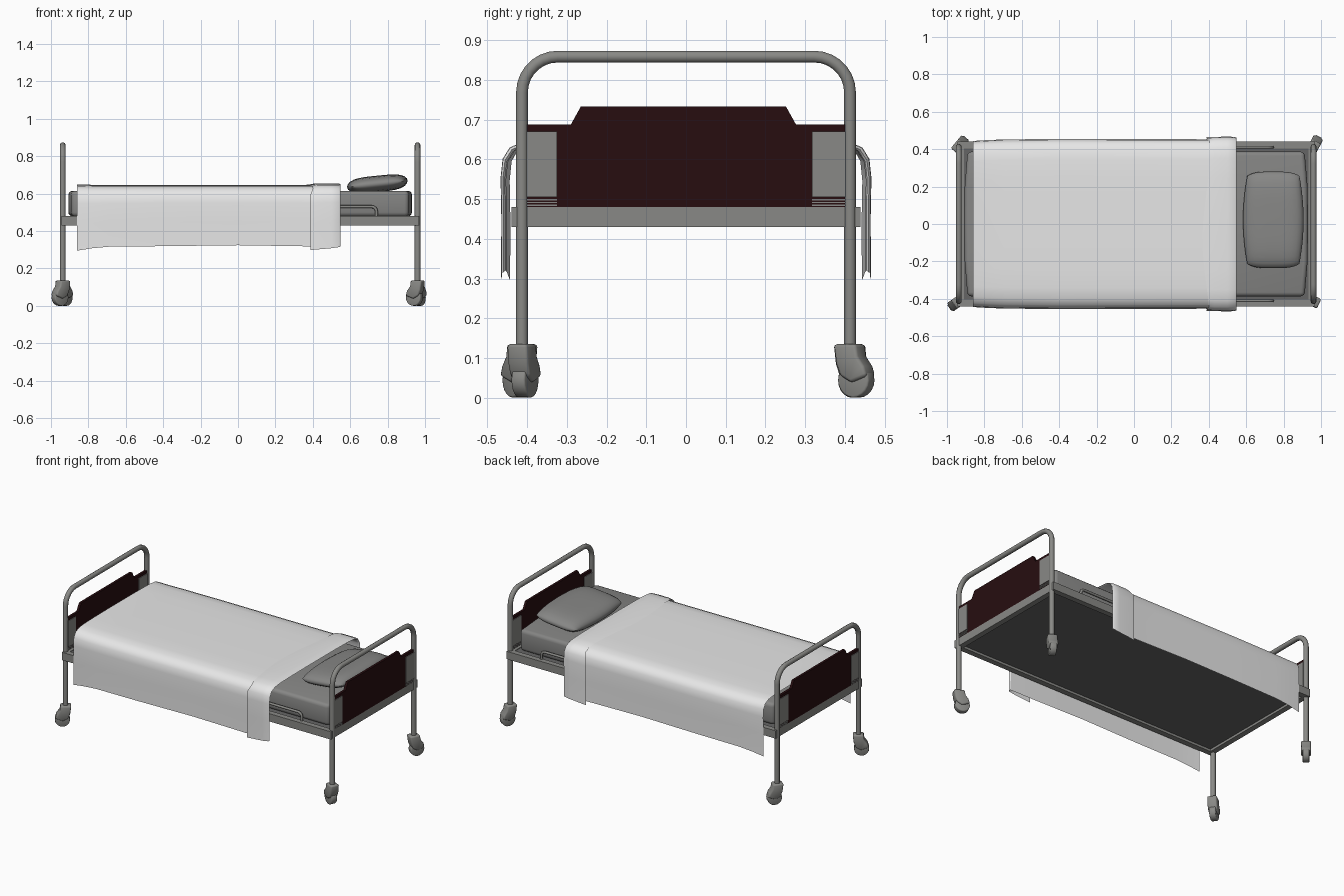
import bpy, bmesh, math
from mathutils import Vector

if "Cube" in bpy.data.objects:
    bpy.data.objects.remove(bpy.data.objects["Cube"])


def material(name, rgb):
    m = bpy.data.materials.new(name)
    m.diffuse_color = (*rgb, 1)
    m.use_nodes = True
    m.node_tree.nodes["Principled BSDF"].inputs["Base Color"].default_value = m.diffuse_color
    return m


STEEL = material("grey steel", (0.25, 0.25, 0.237))
BEDDING = material("grey bedding", (0.24, 0.24, 0.235))
DECK = material("dark deck", (0.13, 0.13, 0.13))
WOOD = material("dark red wood", (0.02, 0.004, 0.005))
SHEET = material("white blanket", (0.8, 0.8, 0.8))


def finish(name, bm, mat, smooth=35, recalc=True):
    if recalc:
        bmesh.ops.recalc_face_normals(bm, faces=bm.faces)
    me = bpy.data.meshes.new(name)
    bm.to_mesh(me)
    bm.free()
    me.materials.append(mat)
    ob = bpy.data.objects.new(name, me)
    bpy.context.collection.objects.link(ob)
    if smooth:
        bpy.ops.object.select_all(action='DESELECT')
        ob.select_set(True)
        bpy.context.view_layer.objects.active = ob
        bpy.ops.object.shade_smooth_by_angle(angle=math.radians(smooth))
    return ob


def prism(name, base, sweep, mat):
    """Extrude a flat outline along a vector."""
    bm = bmesh.new()
    f = bm.faces.new([bm.verts.new(p) for p in base])
    r = bmesh.ops.extrude_face_region(bm, geom=[f])
    vs = [g for g in r["geom"] if isinstance(g, bmesh.types.BMVert)]
    bmesh.ops.translate(bm, verts=vs, vec=sweep)
    return finish(name, bm, mat, 0)


def box(name, x0, x1, y0, y1, z0, z1, mat):
    return prism(name, [(x0, y0, z0), (x1, y0, z0), (x1, y1, z0), (x0, y1, z0)],
                 (0, 0, z1 - z0), mat)


def bevel(ob, width, seg):
    m = ob.modifiers.new("bevel", 'BEVEL')
    m.width, m.segments = width, seg
    for p in ob.data.polygons:
        p.use_smooth = True


def tube(name, pts, r, mat):
    cu = bpy.data.curves.new(name, 'CURVE')
    cu.dimensions = '3D'
    cu.bevel_depth, cu.bevel_resolution, cu.use_fill_caps = r, 3, True
    sp = cu.splines.new('POLY')
    sp.points.add(len(pts) - 1)
    for p, co in zip(sp.points, pts):
        p.co = (*co, 1)
    cu.materials.append(mat)
    ob = bpy.data.objects.new(name, cu)
    bpy.context.collection.objects.link(ob)
    bpy.ops.object.select_all(action='DESELECT')
    ob.select_set(True)
    bpy.context.view_layer.objects.active = ob
    bpy.ops.object.convert(target='MESH')
    bpy.ops.object.shade_smooth_by_angle(angle=math.radians(40))


def arc(ca, cb, r, a0, a1, n=7):
    return [(ca + r * math.cos(math.radians(a0 + (a1 - a0) * i / n)),
             cb + r * math.sin(math.radians(a0 + (a1 - a0) * i / n))) for i in range(n + 1)]


# Bed ends: bent tube arch, wooden panel, side plates, small slats
arch = ([(-0.413, 0.11)] + arc(-0.323, 0.769, 0.09, 180, 90)
        + arc(0.323, 0.769, 0.09, 90, 0) + [(0.413, 0.11)])
panel = [(-0.402, 0.48), (0.402, 0.48), (0.402, 0.688), (0.277, 0.688), (0.252, 0.733),
         (-0.265, 0.733), (-0.29, 0.688), (-0.402, 0.688)]
for tag, X in (("head", 0.96), ("foot", -0.937)):
    tube(tag + "_arch", [(X, y, z) for y, z in arch], 0.0155, STEEL)
    prism(tag + "_panel", [(X - 0.008, y, z) for y, z in panel], (0.016, 0, 0), WOOD)
    for y0, y1 in ((-0.402, -0.325), (0.317, 0.402)):
        box(tag + "_plate", X - 0.012, X + 0.012, y0, y1, 0.505, 0.67, STEEL)
        for k in range(3):
            z = 0.483 + 0.007 * k
            box(tag + "_slat", X - 0.011, X + 0.011, y0, y1, z, z + 0.0035, STEEL)

# Frame rails and deck
for s in (-1, 1):
    box("side_rail", -0.945, 0.968, min(s * 0.44, s * 0.405), max(s * 0.44, s * 0.405),
        0.43, 0.48, STEEL)
for x0 in (-0.945, 0.933):
    box("end_rail", x0, x0 + 0.035, -0.405, 0.405, 0.43, 0.48, STEEL)
box("deck", -0.91, 0.933, -0.405, 0.405, 0.445, 0.476, DECK)

# Mattress retaining bars
bar = ([(0.30, 0.47)] + arc(0.325, 0.505, 0.025, 180, 90, 4)
       + arc(0.715, 0.505, 0.025, 90, 0, 4) + [(0.74, 0.47)])
for s in (-1, 1):
    tube("side_bar", [(x, s * 0.41, z) for x, z in bar], 0.008, STEEL)

# Mattress with slightly bowed ends
outline = [(-0.89, -0.387), (0.912, -0.387), (0.928, -0.2), (0.93, 0), (0.928, 0.2),
           (0.912, 0.387), (-0.89, 0.387), (-0.905, 0.2), (-0.907, 0), (-0.905, -0.2)]
mattress = prism("mattress", [(x, y, 0.478) for x, y in outline], (0, 0, 0.137), BEDDING)
bevel(mattress, 0.022, 3)

# Pillow: two domed sides joined at the seam
bm = bmesh.new()
N = 14
tilt = 0.10
for side in (-1, 1):
    g = []
    for i in range(N + 1):
        u = math.sin(math.pi / 2 * (2 * i / N - 1))
        row = []
        for j in range(N + 1):
            v = math.sin(math.pi / 2 * (2 * j / N - 1))
            h = 0.044 * (max(0, 1 - u ** 4) * max(0, 1 - v ** 4)) ** 0.5
            dx = 0.162 * u * (1 - 0.14 * v * v)
            dy = 0.258 * v * (1 - 0.09 * u ** 4)
            row.append(bm.verts.new((0.745 + dx, 0.022 + dy,
                                     0.652 + tilt * dx + side * h)))
        g.append(row)
    for i in range(N):
        for j in range(N):
            bm.faces.new((g[i][j], g[i + 1][j], g[i + 1][j + 1], g[i][j + 1]))
bmesh.ops.remove_doubles(bm, verts=bm.verts, dist=0.0005)
finish("pillow", bm, BEDDING, 60)

# Blanket and turned-over fold: draped cross-section lofted along x
HALF = [(0.0, 0.647), (0.12, 0.647), (0.24, 0.646), (0.34, 0.644), (0.395, 0.638),
        (0.43, 0.622), (0.447, 0.595), (0.452, 0.55), (0.45, 0.45), (0.451, 0.32)]
SECTION = [(-y, z) for y, z in HALF[:0:-1]] + HALF


def drape(name, rows):
    """rows: (x function of y, widening, lift, hem drop)"""
    bm = bmesh.new()
    grid = []
    for fx, wide, lift, drop in rows:
        row = []
        for y, z in SECTION:
            low = max(0, (0.62 - z) / 0.3)
            yy = y * (1 + wide / 0.452)
            row.append(bm.verts.new((fx(y, z), yy, z + lift * (1 - low) - drop * low)))
        grid.append(row)
    for a, b in zip(grid, grid[1:]):
        for k in range(len(a) - 1):
            bm.faces.new((a[k], b[k], b[k + 1], a[k + 1]))
    return finish(name, bm, SHEET, 60, recalc=False)


def at(x):
    return lambda y, z: x


drape("blanket", [(at(-0.86), -0.008, 0.003, 0.025), (at(-0.78), -0.003, 0.0, 0.012),
                  (at(-0.69), 0.0, 0.0, 0.004), (at(-0.4), 0.003, 0.0, 0.001),
                  (at(0.0), 0.002, 0.0, -0.004), (at(0.38), 0.001, 0.0, 0.002),
                  (at(0.538), 0.004, 0.0, 0.0)])


def wavy(y, z):
    return 0.385 + (0.02 * math.sin(7 * y - 1.0) * (1 if z > 0.6 else 0.2))


drape("blanket_fold", [(wavy, 0.012, 0.003, 0.022), (at(0.43), 0.014, 0.008, 0.018),
                       (at(0.50), 0.015, 0.008, 0.012), (at(0.54), 0.014, 0.007, 0.006),
                       (at(0.547), 0.009, 0.003, 0.004), (at(0.538), 0.004, 0.0, 0.0)])

# Casters: swivelled hood, wheel and collar
HOOD = [(-0.034, 0.135), (0.03, 0.135), (0.034, 0.105), (0.052, 0.08), (0.06, 0.055),
        (0.015, 0.038), (-0.015, 0.055), (-0.027, 0.085)]
for X, Y, deg in ((-0.937, -0.413, 215), (-0.937, 0.413, 50),
                  (0.96, -0.413, 155), (0.96, 0.413, 62)):
    a = math.radians(deg)
    d = Vector((math.cos(a), math.sin(a), 0))
    n = Vector((-d.y, d.x, 0))
    foot = Vector((X, Y, 0))
    hood = prism("caster_hood", [foot + d * u - n * 0.028 + Vector((0, 0, z)) for u, z in HOOD],
                 n * 0.056, STEEL)
    bevel(hood, 0.008, 2)
    hub = foot + d * 0.018
    rim = [hub + d * (0.044 * math.cos(t)) - n * 0.019 + Vector((0, 0, 0.044 + 0.044 * math.sin(t)))
           for t in [2 * math.pi * i / 20 for i in range(20)]]
    wheel = prism("caster_wheel", rim, n * 0.038, STEEL)
    bevel(wheel, 0.005, 2)
